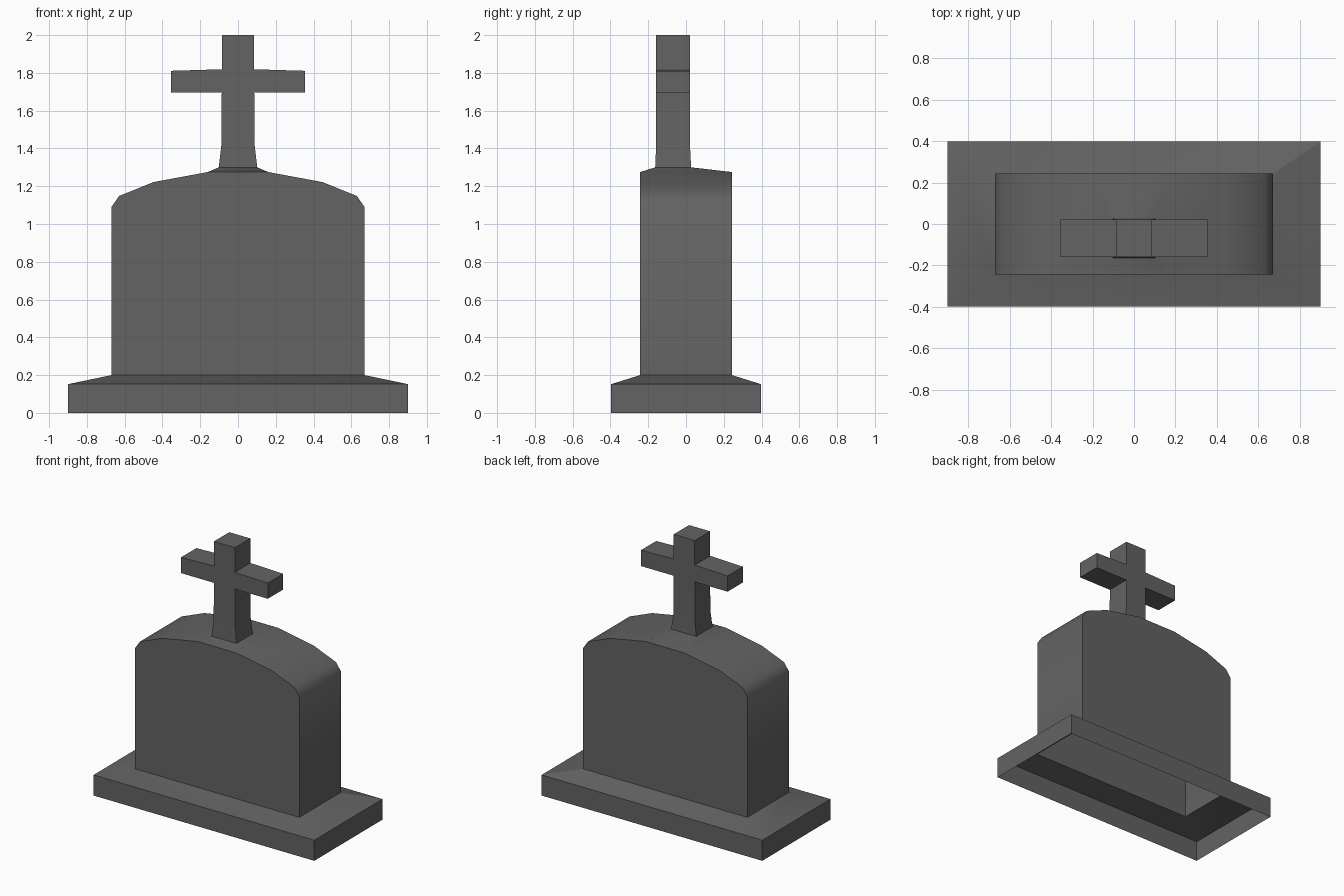
import bpy
import bmesh
from math import radians

default = bpy.data.objects.get("Cube")
if default:
    bpy.data.objects.remove(default, do_unlink=True)

stone = bpy.data.materials.new("dark grey stone")
stone.use_nodes = True
COLOUR = (0.125, 0.125, 0.125, 1)
stone.diffuse_color = COLOUR
stone.node_tree.nodes["Principled BSDF"].inputs["Base Color"].default_value = COLOUR


def ring(bm, half_x, y0, y1, z):
    """Rectangle of vertices, counter-clockwise from the front right corner."""
    corners = [(-half_x, y0), (half_x, y0), (half_x, y1), (-half_x, y1)]
    return [bm.verts.new((x, y, z)) for x, y in corners]


def bridge(bm, a, b, closed=True):
    """Join two matching rows of vertices with quads."""
    n = len(a)
    return [bm.faces.new((a[i], a[(i + 1) % n], b[(i + 1) % n], b[i]))
            for i in range(n if closed else n - 1)]


def finish(bm, name):
    mesh = bpy.data.meshes.new(name)
    bm.to_mesh(mesh)
    bm.free()
    mesh.materials.append(stone)
    obj = bpy.data.objects.new(name, mesh)
    bpy.context.collection.objects.link(obj)
    bpy.ops.object.select_all(action="DESELECT")
    obj.select_set(True)
    bpy.context.view_layer.objects.active = obj
    bpy.ops.object.shade_smooth_by_angle(angle=radians(40))


# Plinth: hollow skirt with a shallow sloping top, open underneath
bm = bmesh.new()
foot = ring(bm, 0.9, -0.397, 0.397, 0)
rim = ring(bm, 0.9, -0.397, 0.397, 0.152)
seat = ring(bm, 0.67, -0.243, 0.243, 0.2)
bridge(bm, foot, rim)
bridge(bm, rim, seat)
# One hip of the sloping top is a hard edge
bm.edges.get((rim[2], seat[2])).smooth = False
finish(bm, "plinth")

# Headstone: rounded outline with a raised cap leading up to the cross
bm = bmesh.new()
half = [(0.67, 0.2), (0.67, 1.09), (0.63, 1.148), (0.447, 1.222), (0.16, 1.275)]
outline = half + [(-x, z) for x, z in reversed(half)]
front = [bm.verts.new((x, -0.243, z)) for x, z in outline]
back = [bm.verts.new((x, 0.243, z)) for x, z in outline]
bm.faces.new(front)
bm.faces.new(back[::-1])
n = len(half)
bridge(bm, back[:n], front[:n], closed=False)
bridge(bm, back[n:], front[n:], closed=False)
cap = [front[n], front[n - 1], back[n - 1], back[n]]
bridge(bm, cap, ring(bm, 0.102, -0.163, 0.027, 1.3))
bmesh.ops.recalc_face_normals(bm, faces=bm.faces)
finish(bm, "headstone")

# Cross: flared stem built from rings, with the arms pulled out of its sides
bm = bmesh.new()
levels = [(0.102, -0.163, 0.027, 1.3), (0.088, -0.158, 0.021, 1.418),
          (0.086, -0.158, 0.021, 1.695), (0.086, -0.158, 0.021, 1.819),
          (0.086, -0.158, 0.021, 2.0)]
rings = [ring(bm, *level) for level in levels]
sides = []
for i in range(len(rings) - 1):
    faces = bridge(bm, rings[i], rings[i + 1])
    if i == 2:
        sides = [faces[1], faces[3]]
bm.faces.new(rings[-1])
for face in bmesh.ops.extrude_discrete_faces(bm, faces=sides)["faces"]:
    sign = 1 if face.calc_center_median().x > 0 else -1
    for v in face.verts:
        v.co.x = sign * 0.354
        v.co.z = min(v.co.z, 1.811)
bmesh.ops.remove_doubles(bm, verts=bm.verts, dist=0.0001)
bmesh.ops.recalc_face_normals(bm, faces=bm.faces)
finish(bm, "cross")
